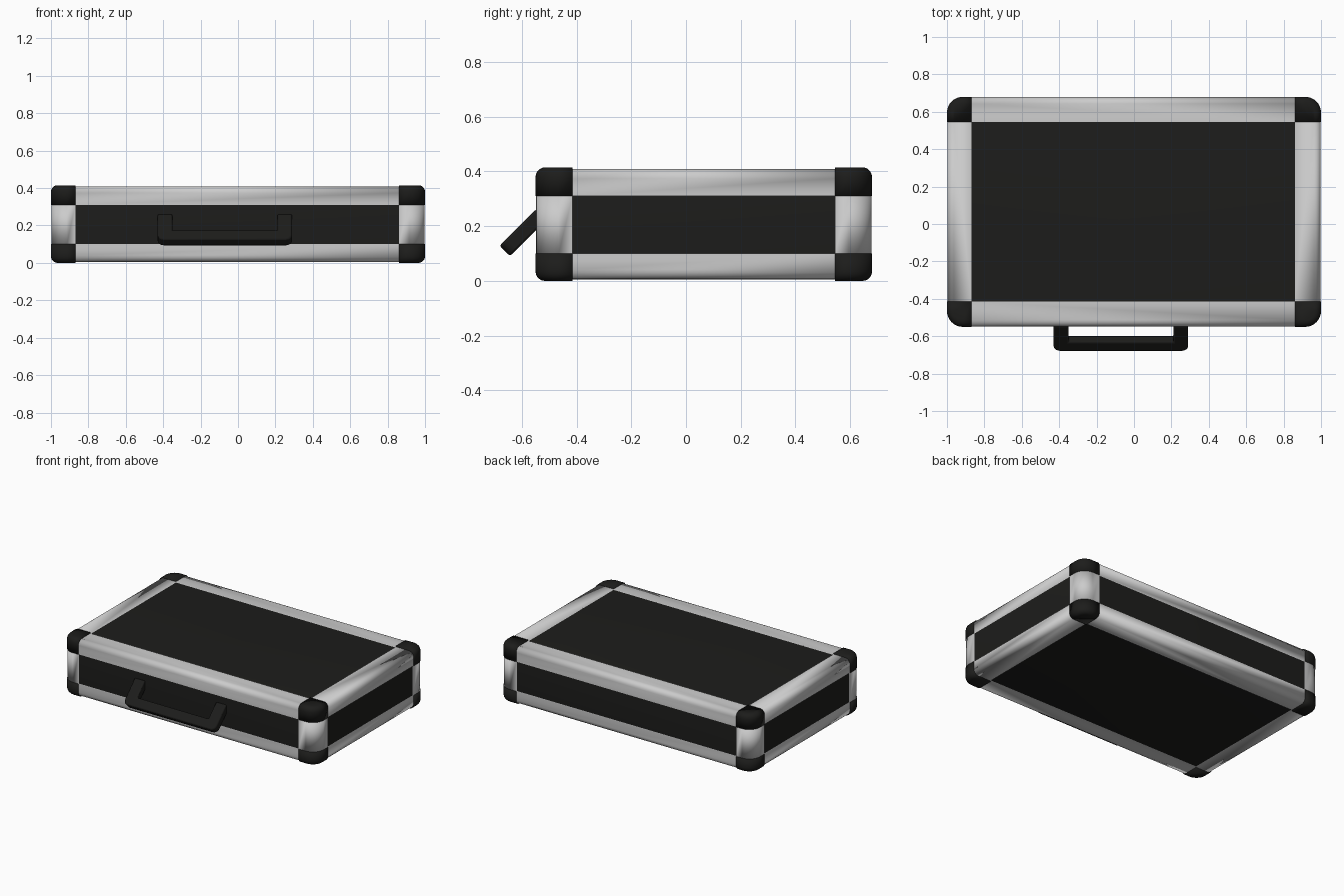
import bpy, bmesh
from math import cos, sin, pi, radians
from mathutils import Vector

if "Cube" in bpy.data.objects:
    bpy.data.objects.remove(bpy.data.objects["Cube"])

# Outer size and the lines where panels, edge trim and corner caps meet
LO, HI = Vector((-1.0, -0.55, 0.0)), Vector((1.0, 0.68, 0.415))
CUT_LO, CUT_HI = (-0.87, -0.415, 0.10), (0.86, 0.545, 0.31)


def material(name, rgb):
    m = bpy.data.materials.new(name)
    m.diffuse_color = (*rgb, 1)
    m.use_nodes = True
    m.node_tree.nodes["Principled BSDF"].inputs["Base Color"].default_value = m.diffuse_color
    return m


BLACK = material("black", (0.012, 0.012, 0.011))
SILVER = material("silver", (0.58, 0.56, 0.55))


def finish(bm, name, mat):
    bmesh.ops.recalc_face_normals(bm, faces=bm.faces)
    me = bpy.data.meshes.new(name)
    bm.to_mesh(me)
    bm.free()
    ob = bpy.data.objects.new(name, me)
    bpy.context.collection.objects.link(ob)
    me.materials.append(mat)
    return ob


def smooth(ob):
    bpy.ops.object.select_all(action='DESELECT')
    ob.select_set(True)
    bpy.context.view_layer.objects.active = ob
    bpy.ops.object.shade_smooth_by_angle(angle=radians(35))


def rounded_box(inset, inset_z, corner=0.085, edge=0.035, n=8, k=5):
    """Stack of rounded rectangles: large upright corners, small top and bottom rounding."""
    bm = bmesh.new()
    lo = LO + Vector((inset, inset, inset_z))
    hi = HI - Vector((inset, inset, inset_z))

    def ring(d, z):
        r = corner - inset
        vs = []
        for q, (cx, cy) in enumerate(((hi.x - r, hi.y - r), (lo.x + r, hi.y - r),
                                      (lo.x + r, lo.y + r), (hi.x - r, lo.y + r))):
            for i in range(n + 1):
                a = (q + i / n) * pi / 2
                vs.append(bm.verts.new((cx + (r - d) * cos(a), cy + (r - d) * sin(a), z)))
        return vs

    steps = [(edge * (1 - sin(t * pi / 2 / k)), edge * (1 - cos(t * pi / 2 / k))) for t in range(k + 1)]
    rings = [ring(d, lo.z + h) for d, h in steps] + [ring(d, hi.z - h) for d, h in reversed(steps)]
    for a, b in zip(rings, rings[1:]):
        for i in range(len(a)):
            j = (i + 1) % len(a)
            bm.faces.new((a[i], a[j], b[j], b[i]))
    bm.faces.new(rings[0])
    bm.faces.new(rings[-1])
    bmesh.ops.recalc_face_normals(bm, faces=bm.faces)
    return bm


def outer_zones(p):
    return sum(not CUT_LO[i] < p[i] < CUT_HI[i] for i in range(3))


def shell(name, inset, inset_z, zones, mat, thickness):
    """Keep only the parts of the rounded box lying in the given number of border zones."""
    bm = rounded_box(inset, inset_z)
    for i in range(3):
        for c in (CUT_LO[i], CUT_HI[i]):
            axis = Vector([float(i == j) for j in range(3)])
            bmesh.ops.bisect_plane(bm, geom=bm.verts[:] + bm.edges[:] + bm.faces[:],
                                   plane_co=axis * c, plane_no=axis)
    drop = [f for f in bm.faces if outer_zones(f.calc_center_median()) != zones]
    bmesh.ops.delete(bm, geom=drop, context='FACES')
    ob = finish(bm, name, mat)
    mod = ob.modifiers.new("thickness", 'SOLIDIFY')
    mod.thickness = thickness
    mod.offset = -1
    smooth(ob)


# Case body whose faces show as the black panels
smooth(finish(rounded_box(0.008, 0.012), "case_body", BLACK))

# Silver trim on the twelve edges and black caps on the eight corners
shell("edge_trim", 0.002, 0.006, 2, SILVER, 0.008)
shell("corner_caps", 0.0, 0.0, 3, BLACK, 0.012)


# Carrying handle: U-shaped outline hanging down at 45 degrees
def handle():
    bm = bmesh.new()
    x0, x1, arm, length, bar, r = -0.43, 0.29, 0.08, 0.19, 0.067, 0.035
    pts = [(x0, 0)]
    for cx, start in ((x0 + r, pi), (x1 - r, pi / 2)):
        for i in range(5):
            a = start - i * pi / 8
            pts.append((cx + r * cos(a), length - r + r * sin(a)))
    pts += [(x1, 0), (x1 - arm, 0), (x1 - arm, length - bar),
            (x0 + arm, length - bar), (x0 + arm, 0)]
    down = Vector((0, -1, -1)).normalized()
    normal = Vector((0, -1, 1)).normalized()
    base, half = Vector((0, -0.528, 0.244)), 0.027
    f = bm.faces.new([bm.verts.new(base + Vector((u, 0, 0)) + down * v - normal * half)
                      for u, v in pts])
    out = bmesh.ops.extrude_face_region(bm, geom=[f])
    bmesh.ops.translate(bm, vec=normal * half * 2,
                        verts=[v for v in out["geom"] if isinstance(v, bmesh.types.BMVert)])
    ob = finish(bm, "handle", BLACK)
    mod = ob.modifiers.new("soft_edges", 'BEVEL')
    mod.width, mod.segments, mod.limit_method = 0.008, 2, 'ANGLE'
    smooth(ob)


handle()
